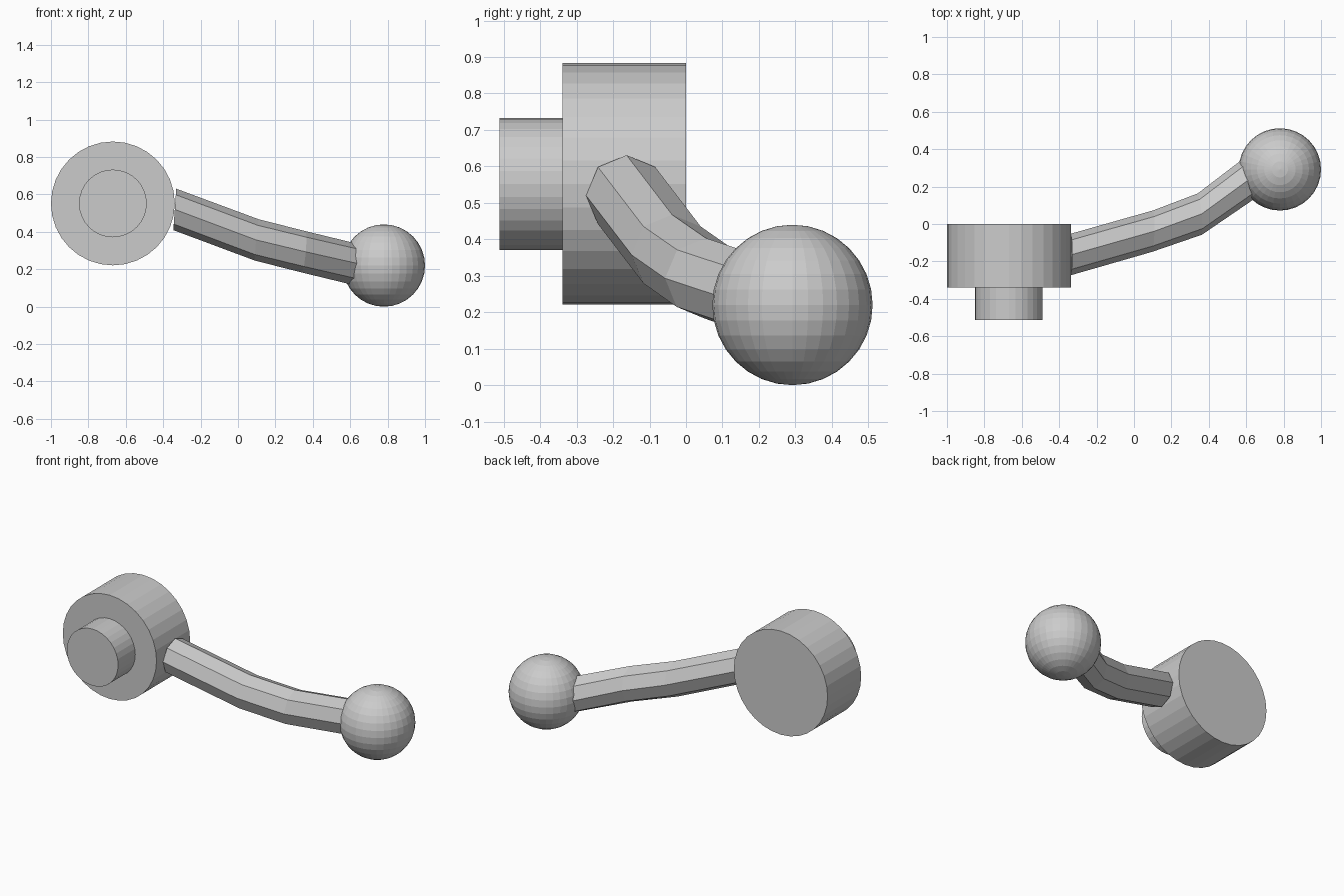
import bpy
import bmesh
from math import pi, sin, cos
from mathutils import Vector

if "Cube" in bpy.data.objects:
    bpy.data.objects.remove(bpy.data.objects["Cube"])


def disc(name, x, z, radius, y0, y1):
    """Flat-faced cylinder lying along the y axis."""
    bpy.ops.mesh.primitive_cylinder_add(
        vertices=32, radius=radius, depth=y1 - y0,
        location=(x, (y0 + y1) / 2, z), rotation=(pi / 2, 0, 0))
    bpy.context.object.name = name


def tube(name, stations, radius, sides=8):
    """Loft octagons through (centre, ring normal) stations and cap the ends."""
    bm = bmesh.new()
    rings = []
    for centre, normal in stations:
        n = Vector(normal).normalized()
        side = Vector((0, 0, 1)).cross(n).normalized()
        up = n.cross(side)
        rings.append([bm.verts.new(
            Vector(centre) + radius * (cos(a) * side + sin(a) * up))
            for a in (2 * pi * i / sides for i in range(sides))])
    for r0, r1 in zip(rings, rings[1:]):
        for i in range(sides):
            j = (i + 1) % sides
            bm.faces.new((r0[i], r0[j], r1[j], r1[i]))
    bm.faces.new(rings[0][::-1])
    bm.faces.new(rings[-1])
    bmesh.ops.recalc_face_normals(bm, faces=bm.faces)
    mesh = bpy.data.meshes.new(name)
    bm.to_mesh(mesh)
    bm.free()
    bpy.context.collection.objects.link(bpy.data.objects.new(name, mesh))


# Round hub and the smaller boss on its front
disc("hub", -0.669, 0.552, 0.331, -0.339, 0.0)
disc("front_boss", -0.669, 0.552, 0.181, -0.512, -0.339)

# Bent crank arm
tube("crank_arm", [
    ((-0.338, -0.163, 0.52), (1, 0, -0.07)),
    ((0.10, -0.038, 0.357), (1, -0.03, -0.09)),
    ((0.352, 0.053, 0.293), (1, 0.1, -0.09)),
    ((0.62, 0.246, 0.228), (1, 0.3, -0.1)),
], 0.111)

# Ball grip
bpy.ops.mesh.primitive_uv_sphere_add(
    segments=32, ring_count=16, radius=0.22, location=(0.78, 0.292, 0.22))
bpy.context.object.name = "ball_grip"
